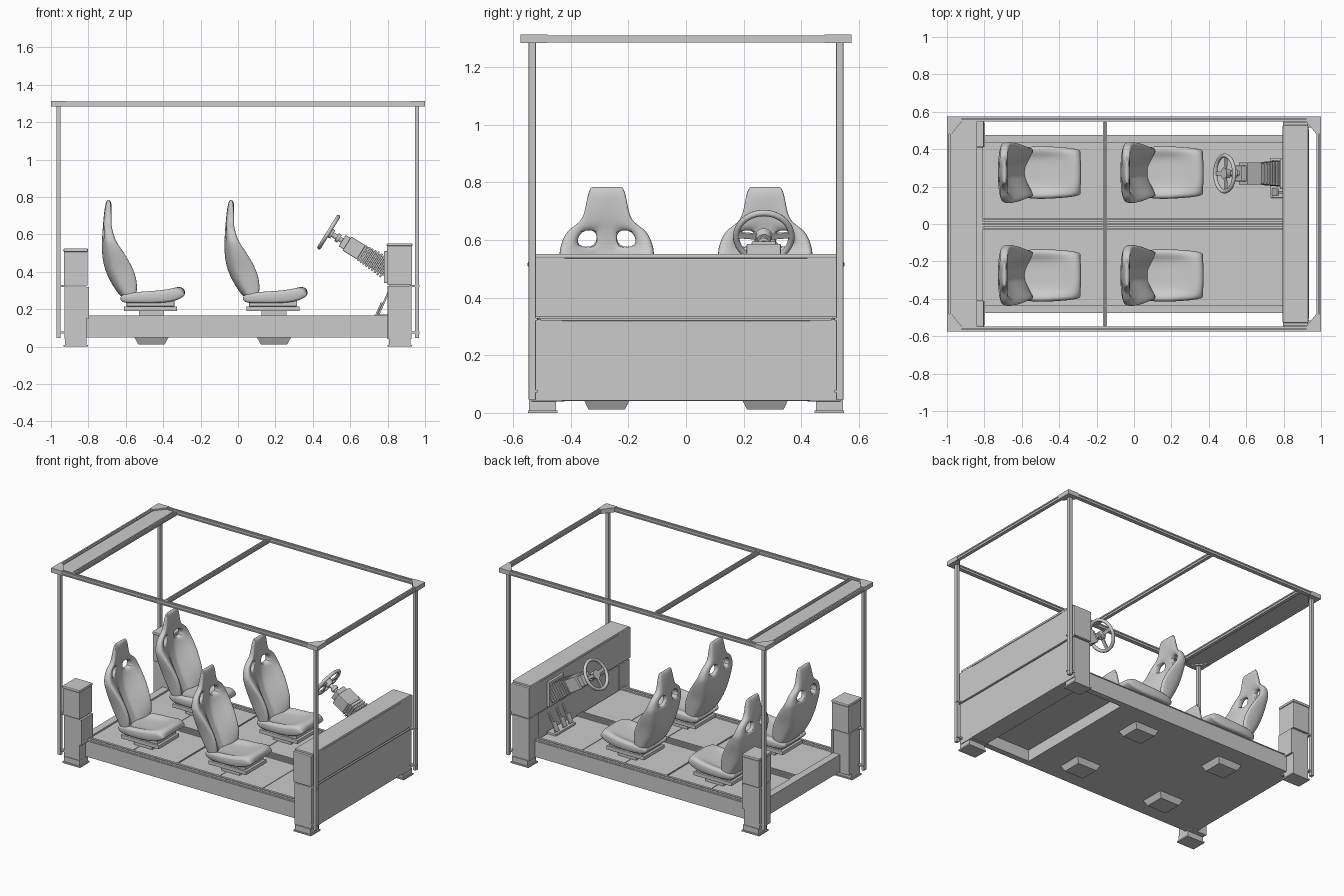
import bpy, bmesh, math
from mathutils import Matrix, Vector

if "Cube" in bpy.data.objects:
    bpy.data.objects.remove(bpy.data.objects["Cube"])


def add(name, bm, smooth=None, mat=None):
    bmesh.ops.recalc_face_normals(bm, faces=bm.faces)
    me = bpy.data.meshes.new(name)
    bm.to_mesh(me)
    bm.free()
    ob = bpy.data.objects.new(name, me)
    bpy.context.collection.objects.link(ob)
    if mat:
        ob.matrix_world = mat
    if smooth:
        bpy.context.view_layer.objects.active = ob
        ob.select_set(True)
        bpy.ops.object.shade_smooth_by_angle(angle=math.radians(smooth))
        ob.select_set(False)
    return ob


def box(name, x, y, z, bevel=0, mat=None, taper=1):
    """Box between the given (low, high) ranges; taper scales its bottom."""
    bm = bmesh.new()
    bmesh.ops.create_cube(bm, size=1)
    for v in bm.verts:
        k = taper if v.co.z < 0 else 1
        v.co = [(r[0] + r[1]) / 2 + c * (r[1] - r[0]) * f
                for r, c, f in zip((x, y, z), v.co, (k, k, 1))]
    if bevel:
        bmesh.ops.bevel(bm, geom=bm.edges[:], offset=bevel, segments=2, affect='EDGES', profile=0.5)
    return add(name, bm, mat=mat)


def side(s, a, b):
    return tuple(sorted((s * a, s * b)))


def rail(name, x, y, z):
    """Slotted bar: a narrow core between top and bottom plates, grooved on top."""
    t, (ix, iy) = (z[1] - z[0]) / 3, ((0, .004) if x[1] - x[0] > y[1] - y[0] else (.004, 0))
    box(name + "_lower", x, y, (z[0], z[0] + t))
    box(name + "_core", (x[0] + ix, x[1] - ix), (y[0] + iy, y[1] - iy), (z[0] + t, z[1] - t))
    for k in (0, 1):
        cut = lambda r, i: r if not i else ((r[0], r[0] + (r[1] - r[0]) * .4), (r[1] - (r[1] - r[0]) * .4, r[1]))[k]
        box(name + "_lip", cut(x, ix), cut(y, iy), (z[1] - t, z[1]))


def cylinder(name, r, z, mat, n=24, r2=None):
    bm = bmesh.new()
    bmesh.ops.create_cone(bm, cap_ends=True, segments=n, radius1=r, radius2=r2 or r, depth=z[1] - z[0],
                          matrix=Matrix.Translation((0, 0, (z[0] + z[1]) / 2)))
    return add(name, bm, 40, mat)


def pad(name, n, us, front, back, holes=()):
    """Closed padded shell from two point grids, with optional open cells."""
    bm = bmesh.new()
    m = len(us)
    g = [[[bm.verts.new(f(i, u)) for u in us] for i in range(n)] for f in (front, back)]
    cells = {(i, j) for i in range(n - 1) for j in range(m - 1)} - set(holes)
    for i, j in cells:
        for s in (0, 1):
            bm.faces.new((g[s][i][j], g[s][i + 1][j], g[s][i + 1][j + 1], g[s][i][j + 1]))
        for di, dj, a, b in ((-1, 0, (0, 0), (0, 1)), (1, 0, (1, 0), (1, 1)),
                             (0, -1, (0, 0), (1, 0)), (0, 1, (0, 1), (1, 1))):
            if (i + di, j + dj) not in cells:
                p, q = (i + a[0], j + a[1]), (i + b[0], j + b[1])
                bm.faces.new((g[0][p[0]][p[1]], g[0][q[0]][q[1]], g[1][q[0]][q[1]], g[1][p[0]][p[1]]))
    ob = add(name, bm, 60)
    ob.modifiers.new("round", 'SUBSURF').levels = 2
    ob.modifiers["round"].render_levels = 2
    return ob


# Seat back rows: z, half width, rear x, centre front x, bolster front x
BACK = [(.245, .125, .055, .085, .10), (.28, .128, .015, .065, .115), (.35, .135, -.03, .03, .118),
        (.42, .142, -.06, -.005, .095), (.49, .158, -.072, -.03, .055), (.55, .166, -.073, -.04, .012),
        (.575, .163, -.072, -.042, -.002), (.635, .142, -.068, -.036, -.02), (.66, .088, -.066, -.028, -.022),
        (.71, .074, -.062, -.022, -.022), (.76, .066, -.054, -.02, -.024), (.785, .055, -.046, -.028, -.03)]
US = [-1, -.85, -.66, -.22, -.1, .1, .22, .66, .85, 1]


def back_front(i, u):
    z, w, r, c, b = BACK[i]
    k = max(0, (abs(u) - .22) / .78)
    return (c + (b - c) * min(1, k * 1.35), u * w, z)


def back_rear(i, u):
    z, w, r, c, b = BACK[i]
    return (r + .35 * (b - r) * abs(u) ** 4, u * w, z)


# Cushion rows: x, half width, underside z, centre top z, bolster top z
CUSH = [(.03, .115, .24, .262, .27), (.06, .135, .232, .27, .29), (.14, .145, .232, .274, .298),
        (.22, .142, .232, .282, .302), (.29, .137, .238, .302, .308), (.335, .132, .25, .323, .318),
        (.365, .125, .268, .313, .308), (.372, .12, .28, .3, .298)]


def cushion_top(i, u):
    x, w, lo, c, b = CUSH[i]
    return (x - .012 * u * u, u * w, c + (b - c) * min(1, max(0, abs(u) - .5) * 2.8) - (.012 if abs(u) == 1 else 0))


def cushion_bottom(i, u):
    return (CUSH[i][0], u * CUSH[i][1] * .97, CUSH[i][2])


# Four seats with bases and underfloor mounts
HOLES = [(6, 2), (6, 6)]
for x0 in (0, -.655):
    for y0 in (-.275, .275):
        M = Matrix.Translation((x0, y0, 0))
        pad("seat_back", len(BACK), US, back_front, back_rear, HOLES).matrix_world = M
        pad("seat_cushion", len(CUSH), [-1, -.85, -.65, -.5, 0, .5, .65, .85, 1],
            cushion_top, cushion_bottom).matrix_world = M
        box("seat_base", (.045, .33), (-.11, .11), (.19, .215), .003, M)
        box("seat_base_upper", (.06, .315), (-.1, .1), (.215, .245), .003, M)
        box("seat_pedestal", (.125, .26), (-.08, .08), (.15, .19), 0, M)
        box("seat_mount", (.1, .285), (-.083, .083), (.012, .052), 0, M, .76)

# Chassis: underfloor box, deck panels and slotted edge rails
box("underfloor", (-.84, .47), (-.44, .44), (.048, .15))
box("front_deck", (.47, .8), (-.44, .44), (.125, .15))
box("rear_beam", (-.86, -.81), (-.42, .42), (.048, .165))
for s in (-1, 1):
    box("side_skirt", (-.82, .81), side(s, .435, .475), (.048, .15))
    rail("side_rail", (-.82, .8), side(s, .435, .475), (.15, .167))
    for a, b in ((-.805, -.49), (-.486, -.16), (-.15, .16), (.164, .48), (.484, .795)):
        box("deck_panel", (a, b), side(s, .036, .43), (.148, .158))
for k in range(4):
    y = -.027 + .018 * k
    for a, b in ((-.81, -.16), (-.15, .8)):
        box("centre_track", (a, b), (y - .006, y + .006), (.148, .162))

# Front cabin panel with groove between its upper and lower parts
box("front_panel_lower", (.805, .928), (-.522, .522), (.042, .32), .003)
box("front_panel_joint", (.81, .922), (-.51, .51), (.318, .335))
box("front_panel_upper", (.797, .93), (-.525, .525), (.332, .536), .003)
box("front_panel_cap", (.795, .932), (-.528, .528), (.536, .552), .005)
box("front_panel_trim", (.925, .936), (-.505, .505), (.32, .327))

for s in (-1, 1):
    # Corner pillars and feet
    box("front_pillar", (.8, .928), side(s, .43, .538), (.04, .325), .003)
    box("front_pillar_sleeve", (.797, .93), side(s, .42, .545), (.332, .54), .003)
    box("rear_pillar", (-.928, -.81), side(s, .42, .54), (.04, .322), .003)
    box("rear_pillar_sleeve", (-.93, -.805), side(s, .413, .547), (.326, .506), .003)
    box("rear_pillar_cap", (-.933, -.802), side(s, .41, .55), (.506, .525), .006)
    box("rear_pillar_plate", (-.812, -.797), side(s, .415, .54), (.15, .32))
    for x in (.865, -.867):
        box("foot_upper", (x - .058, x + .058), side(s, .452, .544), (.008, .045))
        box("foot_pad", (x - .066, x + .066), side(s, .446, .549), (0, .009))
    # Roof posts and the brackets that hold them
    for x in (.957, -.96):
        box("roof_post", (x - .011, x + .011), side(s, .521, .546), (.045, 1.288), .002)
        for z in (.07, .32):
            box("post_bracket", side(math.copysign(1, x), .92, .97), side(s, .515, .54), (z, z + .01))
    # Roof side rails and corner gussets
    rail("roof_side_rail", (-1, 1), side(s, .548, .575), (1.285, 1.31))
    for sx in (-1, 1):
        bm = bmesh.new()
        pts = [(1, .575), (.92, .575), (.92, .55), (.975, .48), (1, .48)]
        f = bm.faces.new([bm.verts.new((sx * a, s * b, 1.283)) for a, b in pts])
        up = bmesh.ops.extrude_face_region(bm, geom=[f])
        bmesh.ops.translate(bm, vec=(0, 0, .03), verts=[v for v in up["geom"] if isinstance(v, bmesh.types.BMVert)])
        add("roof_gusset", bm)

# Roof cross members and rear roof panel
for a, b in ((-1, -.975), (-.166, -.144), (.977, 1)):
    rail("roof_cross_rail", (a, b), (-.55, .55), (1.285, 1.31))
rail("roof_panel_rail", (-.862, -.84), (-.55, .55), (1.285, 1.31))
box("rear_roof_panel", (-.985, -.85), (-.55, .55), (1.292, 1.303))

# Steering column: local z runs down the column from the wheel to the panel
C = Matrix.Translation((.485, .27, .612)) @ Matrix.Rotation(math.radians(122), 4, 'Y')
bm = bmesh.new()
ring = [[bm.verts.new(((.096 + .011 * math.cos(b)) * math.cos(a), (.096 + .011 * math.cos(b)) * math.sin(a),
                       .011 * math.sin(b))) for b in (k * math.tau / 10 for k in range(10))]
        for a in (k * math.tau / 48 for k in range(48))]
for i in range(48):
    for j in range(10):
        p, q = ring[i], ring[(i + 1) % 48]
        bm.faces.new((p[j], q[j], q[(j + 1) % 10], p[(j + 1) % 10]))
add("steering_wheel_rim", bm, 60, C)
for a in (0, 95, -95):
    box("wheel_spoke", (.015, .094), (-.011, .011), (-.002, .008), .002,
        C @ Matrix.Rotation(math.radians(a), 4, 'Z'))
cylinder("wheel_hub", .03, (-.006, .025), C, 24, .024)
cylinder("steering_shaft", .014, (.02, .11), C)
cylinder("shaft_collar", .024, (.05, .068), C)
box("column_front", (-.035, .035), (-.042, .042), (.085, .12), .004, C)
box("column_housing", (-.044, .044), (-.06, .06), (.115, .205), .005, C)
box("bellows_core", (-.043, .043), (-.05, .05), (.2, .385), 0, C)
for k in range(9):
    z = .205 + .0185 * k
    w = .047 + .0015 * k
    box("bellows_fold", (-w, w), (-w - .01, w + .01), (z, z + .011), .003, C)
box("column_mount", (.78, .8), (.19, .35), (.34, .51), .004)

# Pedals hanging in front of the panel
for y in (.17, .235, .32):
    P = Matrix.Translation((.745, y, .18)) @ Matrix.Rotation(math.radians(24), 4, 'Y')
    box("pedal_arm", (.004, .014), (-.007, .007), (-.01, .125), .002, P)
    box("pedal_plate", (-.006, .004), (-.02, .02), (-.005, .06), .002, P)
box("pedal_base", (.73, .8), (.14, .35), (.155, .172), .003)
